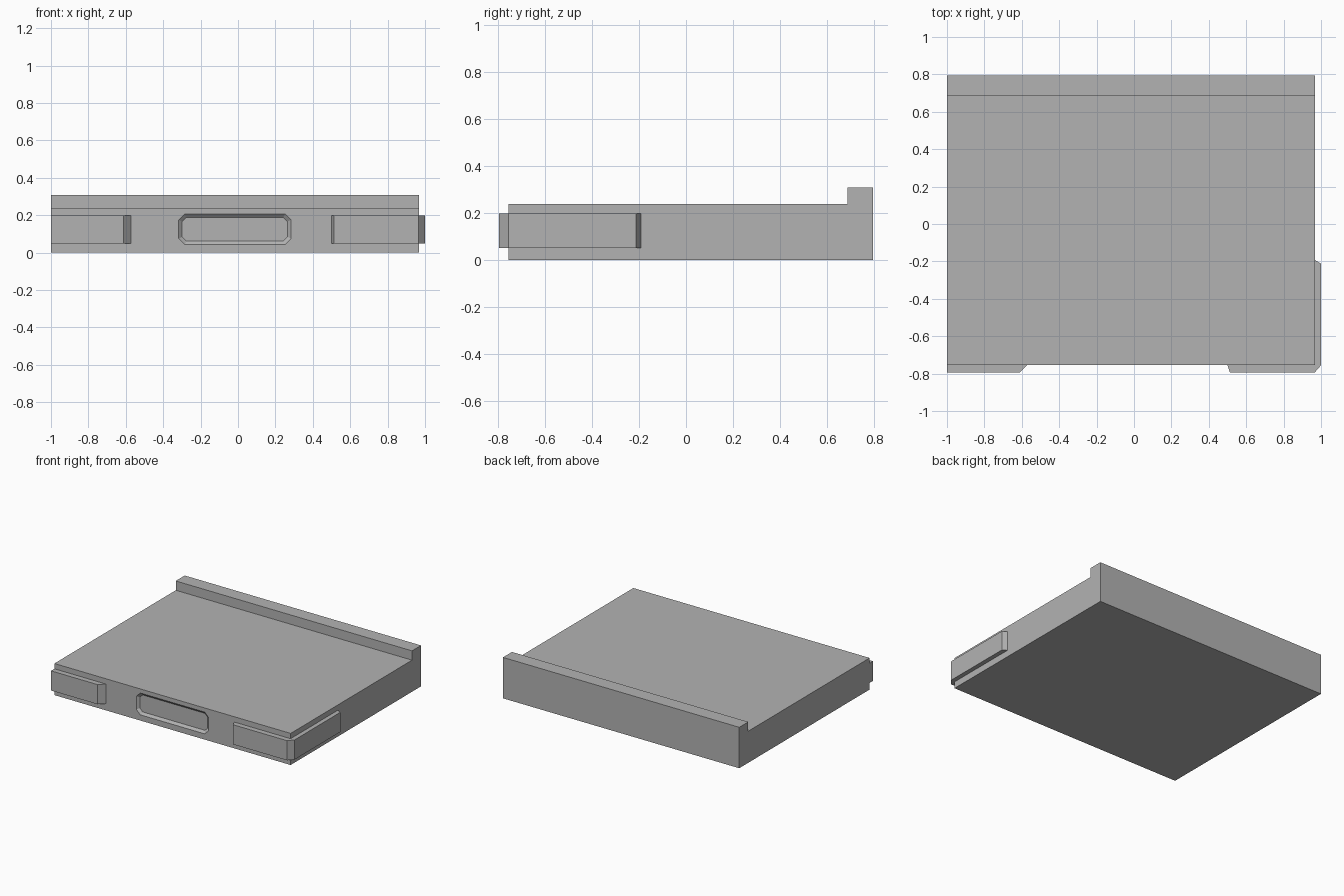
import bpy
import bmesh

default = bpy.data.objects.get("Cube")
if default:
    bpy.data.objects.remove(default, do_unlink=True)

grey = bpy.data.materials.new("mid grey")
grey.use_nodes = True
GREY = (0.45, 0.45, 0.45, 1)
grey.diffuse_color = GREY
grey.node_tree.nodes["Principled BSDF"].inputs["Base Color"].default_value = GREY

FRONT = -0.755


def loft(name, rings):
    """Closed solid through rings of equal length."""
    bm = bmesh.new()
    loops = [[bm.verts.new(p) for p in ring] for ring in rings]
    for a, b in zip(loops, loops[1:]):
        for i in range(len(a)):
            j = (i + 1) % len(a)
            bm.faces.new((a[i], a[j], b[j], b[i]))
    bm.faces.new(loops[0])
    bm.faces.new(loops[-1])
    bmesh.ops.recalc_face_normals(bm, faces=bm.faces)
    mesh = bpy.data.meshes.new(name)
    bm.to_mesh(mesh)
    bm.free()
    mesh.materials.append(grey)
    obj = bpy.data.objects.new(name, mesh)
    bpy.context.collection.objects.link(obj)
    return obj


def bumper(name, plan):
    """Plan outline raised between the bumper's lower and upper edges."""
    return loft(name, [[(x, y, z) for x, y in plan] for z in (0.05, 0.198)])


def slot_ring(y, inset):
    """Rectangle with clipped corners, for the front recess."""
    w, h, c = 0.3 - inset, 0.082 - inset, 0.032 - inset * 0.5
    quarter = [(w, h - c), (w - c, h)]
    half = quarter + [(-x, z) for x, z in reversed(quarter)]
    outline = half + [(-x, -z) for x, z in half]
    return [(x - 0.017, y, z + 0.125) for x, z in outline]


# Slab with a raised back lip
profile = [(FRONT, 0), (0.795, 0), (0.795, 0.308), (0.688, 0.308),
           (0.688, 0.238), (FRONT, 0.238)]
body = loft("body", [[(x, y, z) for y, z in profile] for x in (-1, 0.967)])

# Shallow recess with sloping walls in the front
DEPTH, SLOPE = 0.016, 0.018
cutter = loft("recess_cutter", [slot_ring(FRONT - DEPTH, -SLOPE),
                                slot_ring(FRONT + DEPTH, SLOPE)])
cutter.hide_render = True
cut = body.modifiers.new("recess", 'BOOLEAN')
cut.operation = 'DIFFERENCE'
cut.solver = 'EXACT'
cut.object = cutter
bpy.context.view_layer.objects.active = body
bpy.ops.object.modifier_apply(modifier=cut.name)
bpy.data.objects.remove(cutter, do_unlink=True)

# Straight bumper on one corner, wrapped bumper on the other
bumper("right_bumper", [(-1, FRONT), (-1, -0.795), (-0.612, -0.795), (-0.572, FRONT)])
bumper("left_bumper", [(0.5, FRONT), (0.513, -0.795), (0.965, -0.795), (1, FRONT),
                       (1, -0.212), (0.967, -0.192), (0.967, FRONT)])
